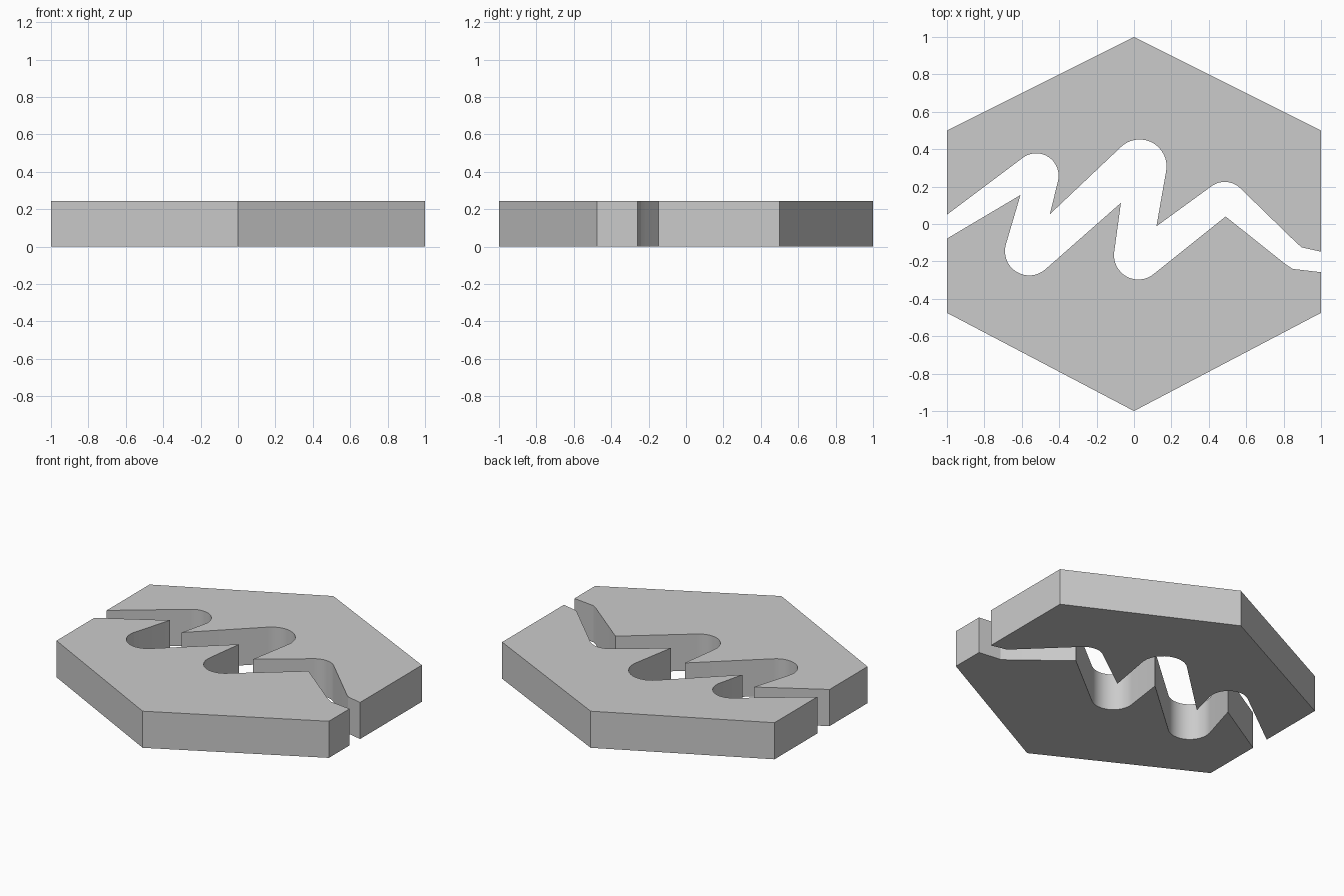
import bpy, bmesh, math

if "Cube" in bpy.data.objects:
    bpy.data.objects.remove(bpy.data.objects["Cube"])

HEIGHT = 0.243
STEPS = 16


def tangent_arc(prev, nxt, cx, cy, r, turn):
    """Points of an arc joined by tangents to the points before and after it."""
    def touch(p, side):
        dx, dy = p[0] - cx, p[1] - cy
        return math.atan2(dy, dx) + side * math.acos(r / math.hypot(dx, dy))
    start, end = touch(prev, turn), touch(nxt, -turn)
    sweep = turn * ((turn * (end - start)) % (2 * math.pi))
    return [(cx + r * math.cos(start + sweep * i / STEPS),
             cy + r * math.sin(start + sweep * i / STEPS)) for i in range(STEPS + 1)]


def outline(path, turn):
    """Expand (x, y) corners and (x, y, radius) rounded notches."""
    pts = []
    for i, p in enumerate(path):
        if len(p) == 3:
            pts += tangent_arc(path[i - 1], path[i + 1], *p, turn)
        else:
            pts.append(p)
    return pts


def plate(name, pts):
    bm = bmesh.new()
    face = bm.faces.new([bm.verts.new((x, y, 0)) for x, y in pts])
    ext = bmesh.ops.extrude_face_region(bm, geom=[face], use_keep_orig=True)
    top = [v for v in ext["geom"] if isinstance(v, bmesh.types.BMVert)]
    bmesh.ops.translate(bm, verts=top, vec=(0, 0, HEIGHT))
    bmesh.ops.recalc_face_normals(bm, faces=bm.faces)
    mesh = bpy.data.meshes.new(name)
    bm.to_mesh(mesh)
    bm.free()
    obj = bpy.data.objects.new(name, mesh)
    bpy.context.collection.objects.link(obj)
    bpy.ops.object.select_all(action='DESELECT')
    obj.select_set(True)
    bpy.context.view_layer.objects.active = obj
    bpy.ops.object.shade_smooth_by_angle(angle=math.radians(20))


# Rear half: zigzag edge with notches rounded at the back, then the hexagon rim
rear_edge = [(-1, 0.05), (-0.523, 0.258, 0.12), (-0.45, 0.052),
             (0.03, 0.308, 0.144), (0.12, -0.012), (0.485, 0.105, 0.12),
             (0.87, -0.102), (0.897, -0.125), (1, -0.148)]
plate("rear_half", outline(rear_edge, -1) + [(1, 0.5), (0, 1), (-1, 0.5)])

# Front half: zigzag edge with notches rounded at the front, then the hexagon rim
front_edge = [(-1, -0.078), (-0.607, 0.155), (-0.56, -0.145, 0.13),
              (-0.07, 0.113), (0.023, -0.167, 0.13), (0.49, 0.04),
              (0.81, -0.215), (0.848, -0.24), (1, -0.258)]
plate("front_half", outline(front_edge, 1) + [(1, -0.475), (0, -1), (-1, -0.475)])
